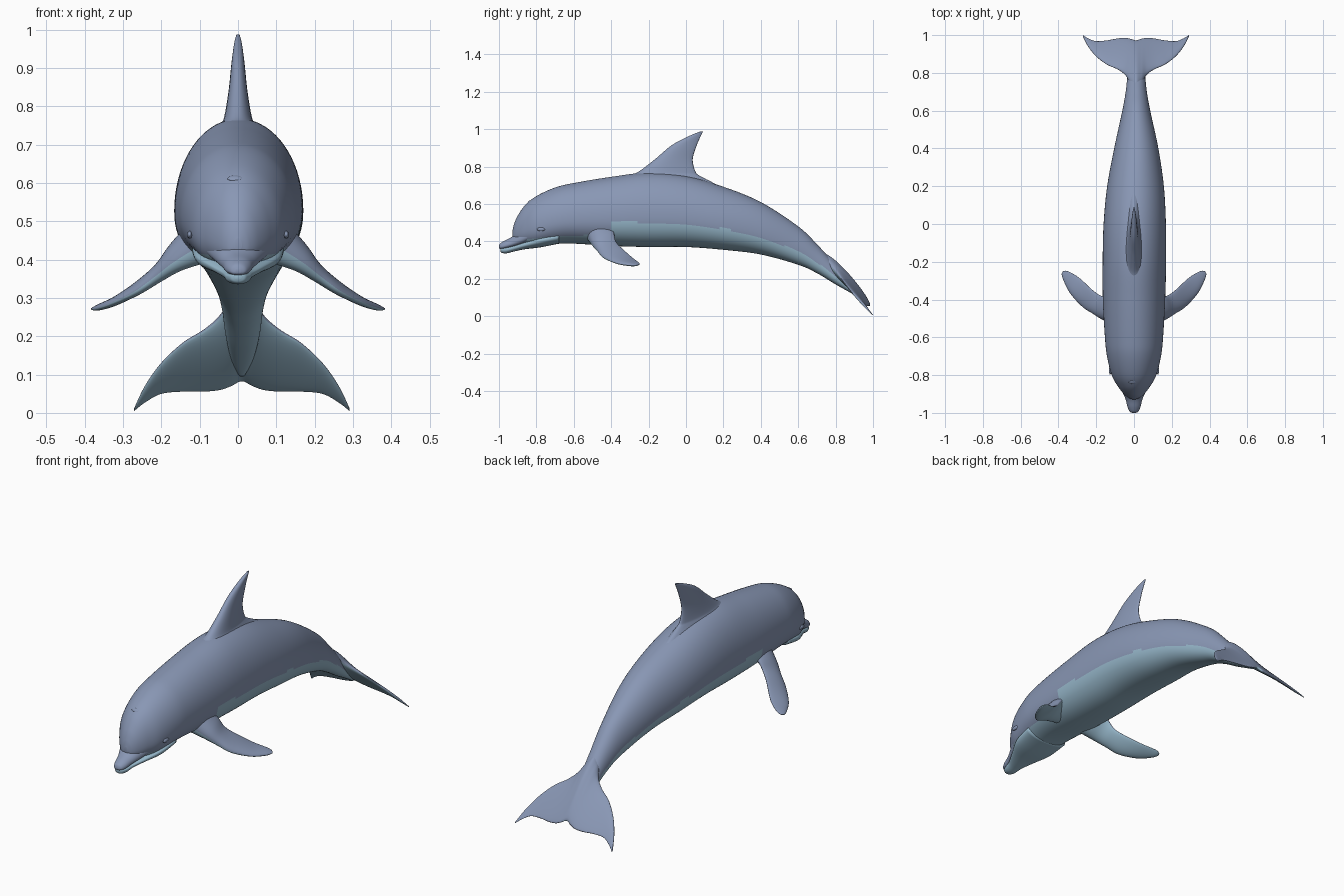
import bpy, bmesh, math
from mathutils import Vector

if "Cube" in bpy.data.objects:
    bpy.data.objects.remove(bpy.data.objects["Cube"])

def material(name, rgb):
    m = bpy.data.materials.new(name)
    m.diffuse_color = (*rgb, 1)
    m.use_nodes = True
    m.node_tree.nodes["Principled BSDF"].inputs["Base Color"].default_value = m.diffuse_color
    return m

SKIN = material("slate blue skin", (0.25, 0.31, 0.46))
BELLY = material("pale blue belly", (0.31, 0.48, 0.60))

def resample(rows, n):
    """Smooth curve through rows of numbers, n steps per gap."""
    out = []
    for i in range(len(rows) - 1):
        a, b, c, d = (rows[max(0, min(len(rows) - 1, i + k))] for k in (-1, 0, 1, 2))
        for s in range(n):
            t = s / n
            out.append([0.5 * (2 * q + (r - p) * t + (2 * p - 5 * q + 4 * r - u) * t * t
                               + (3 * q - p - 3 * r + u) * t ** 3)
                        for p, q, r, u in zip(a, b, c, d)])
    return out + [list(rows[-1])]

def finish(name, bm, is_belly):
    bmesh.ops.recalc_face_normals(bm, faces=bm.faces[:])
    bm.normal_update()
    for f in bm.faces:
        f.smooth = True
        f.material_index = int(is_belly(f.calc_center_median(), f.normal))
    me = bpy.data.meshes.new(name)
    bm.to_mesh(me)
    bm.free()
    me.materials.append(SKIN)
    me.materials.append(BELLY)
    ob = bpy.data.objects.new(name, me)
    bpy.context.collection.objects.link(ob)
    return ob

def loft(name, rings, is_belly):
    bm = bmesh.new()
    loops = [[bm.verts.new(p) for p in r] for r in rings]
    n = len(loops[0])
    for a, b in zip(loops, loops[1:]):
        for i in range(n):
            j = (i + 1) % n
            bm.faces.new((a[i], a[j], b[j], b[i]))
    bm.faces.new(loops[0])
    bm.faces.new(loops[-1])
    return finish(name, bm, is_belly)

def trunk(name, rows, is_belly, steps=10, sides=72, waist=0.4):
    """Egg-shaped sections along y; rows are y, top, bottom, half width, x shift."""
    rings = []
    for y, top, bot, w, dx in resample(rows, steps):
        zc = bot + (top - bot) * waist
        ring = []
        for i in range(sides):
            t = 2 * math.pi * i / sides
            c, s = math.cos(t), math.sin(t)
            e = 1.0 if s > 0 else 0.88          # slightly boxier underside
            h = top - zc if s > 0 else zc - bot
            ring.append((dx + w * math.copysign(abs(c) ** e, c), y,
                         zc + h * math.copysign(abs(s) ** e, s)))
        rings.append(ring)
    return loft(name, rings, is_belly)

def fin(name, rows, normal, is_belly, steps=8, sides=32):
    """Teardrop sections; rows are leading xyz, trailing xyz, half thickness."""
    normal = Vector(normal).normalized()
    rings = []
    for r in resample(rows, steps):
        lead, trail = Vector(r[0:3]), Vector(r[3:6])
        ring = []
        for i in range(sides):
            t = 2 * math.pi * i / sides
            c = (1 - math.cos(t)) / 2
            ring.append(lead.lerp(trail, c) + normal * r[6] * math.sin(t) * (1.25 - 0.6 * c))
        rings.append(ring)
    return loft(name, rings, is_belly)

# Height of the belly colour line along the body
LINE = [(-1.1, .40), (-.6, .43), (-.405, .44), (-.4, .51), (-.1, .495), (.2, .47),
        (.4, .42), (.6, .35), (.75, .255), (.88, .145), (1.1, 0)]

def below_line(p, n):
    for (y0, z0), (y1, z1) in zip(LINE, LINE[1:]):
        if y0 <= p.y <= y1:
            return p.z < z0 + (z1 - z0) * (p.y - y0) / (y1 - y0)
    return False

def underside(p, n):
    return n.z < -0.05

def never(p, n):
    return False

# Body with rounded forehead and tapering tail stock
trunk("body", [
    (-.928, .455, .425, .010, 0), (-.92, .49, .405, .030, 0), (-.90, .537, .39, .054, 0),
    (-.86, .594, .38, .085, 0), (-.80, .642, .375, .118, 0), (-.70, .688, .386, .143, 0),
    (-.60, .712, .388, .154, 0), (-.40, .745, .376, .165, 0), (-.20, .768, .37, .168, .002),
    (0, .75, .37, .165, .004), (.20, .692, .355, .150, .008), (.40, .61, .33, .117, .012),
    (.60, .48, .275, .074, .012), (.70, .385, .23, .056, .012), (.80, .275, .17, .045, .012),
    (.88, .185, .125, .03, .011), (.93, .12, .095, .01, .01)], below_line)

# Beak: upper and lower jaw meet at the mouth line
trunk("upper_beak", [
    (-1.0, .376, .364, .008, 0), (-.993, .389, .36, .022, 0), (-.97, .404, .36, .034, 0),
    (-.93, .425, .368, .044, 0), (-.88, .465, .38, .066, 0), (-.80, .52, .408, .108, 0),
    (-.72, .53, .43, .125, 0)], never, steps=6, sides=48)
trunk("lower_jaw", [
    (-.992, .362, .348, .010, 0), (-.985, .366, .339, .022, 0), (-.96, .371, .336, .033, 0),
    (-.92, .38, .346, .043, 0), (-.86, .40, .358, .073, 0), (-.78, .43, .368, .110, 0),
    (-.68, .45, .388, .120, 0)], lambda p, n: True, steps=6, sides=48, waist=0.6)

# Dorsal fin, flared into the back
fin("dorsal_fin", [
    (0, lead, z, 0, trail, z, th) for z, lead, trail, th in [
        (.66, -.42, .22, .095), (.70, -.37, .17, .075), (.75, -.30, .075, .047),
        (.775, -.25, .05, .036), (.84, -.165, .036, .025), (.915, -.075, .058, .017),
        (.965, .02, .08, .010), (.988, .078, .092, .004)]], (1, 0, 0), never)

# Flippers, mirrored across the body
flippers = fin("flippers", [
    (.10, -.53, .42, .09, -.39, .49, .055), (.165, -.505, .385, .15, -.385, .445, .034),
    (.215, -.475, .35, .185, -.375, .40, .022), (.27, -.44, .312, .225, -.345, .365, .016),
    (.335, -.37, .282, .29, -.285, .312, .012), (.372, -.30, .27, .35, -.25, .285, .008),
    (.383, -.265, .27, .375, -.25, .275, .003)], (.62, -.14, .77), underside)
flippers.modifiers.new("mirror", 'MIRROR').use_mirror_merge = False

# Tail flukes: one blade running from tip to tip, drooping at the ends
half = [(0, .72, .972, .032), (.1, .745, .98, .027), (.2, .79, .985, .020),
        (.35, .82, .982, .014), (.55, .845, .972, .010), (.75, .888, .968, .008),
        (.9, .94, .983, .006), (1, .993, 1.0, .002)]

def fluke_row(s, lead, trail, th, side):
    x, lift = .01 + .281 * s * side, 1.005 + .05 * (1 - s)
    return (x, lead, lift - lead, x, trail, lift - trail, th)

fin("tail_flukes", [fluke_row(*h, -1) for h in reversed(half)]
    + [fluke_row(*h, 1) for h in half[1:]], (0, 1, 1), underside)

# Eyes and blowhole: small low bumps
def bump(name, centre, size, tilt=0):
    bm = bmesh.new()
    bmesh.ops.create_uvsphere(bm, u_segments=20, v_segments=12, radius=1)
    ob = finish(name, bm, never)
    ob.location, ob.scale = centre, size
    ob.rotation_euler.x = tilt
    return ob

for side, name in ((-1, "left_eye"), (1, "right_eye")):
    bump(name, (side * .126, -.775, .465), (.007, .022, .010))
bump("blowhole", (-.008, -.838, .612), (.02, .010, .005), math.radians(40))
